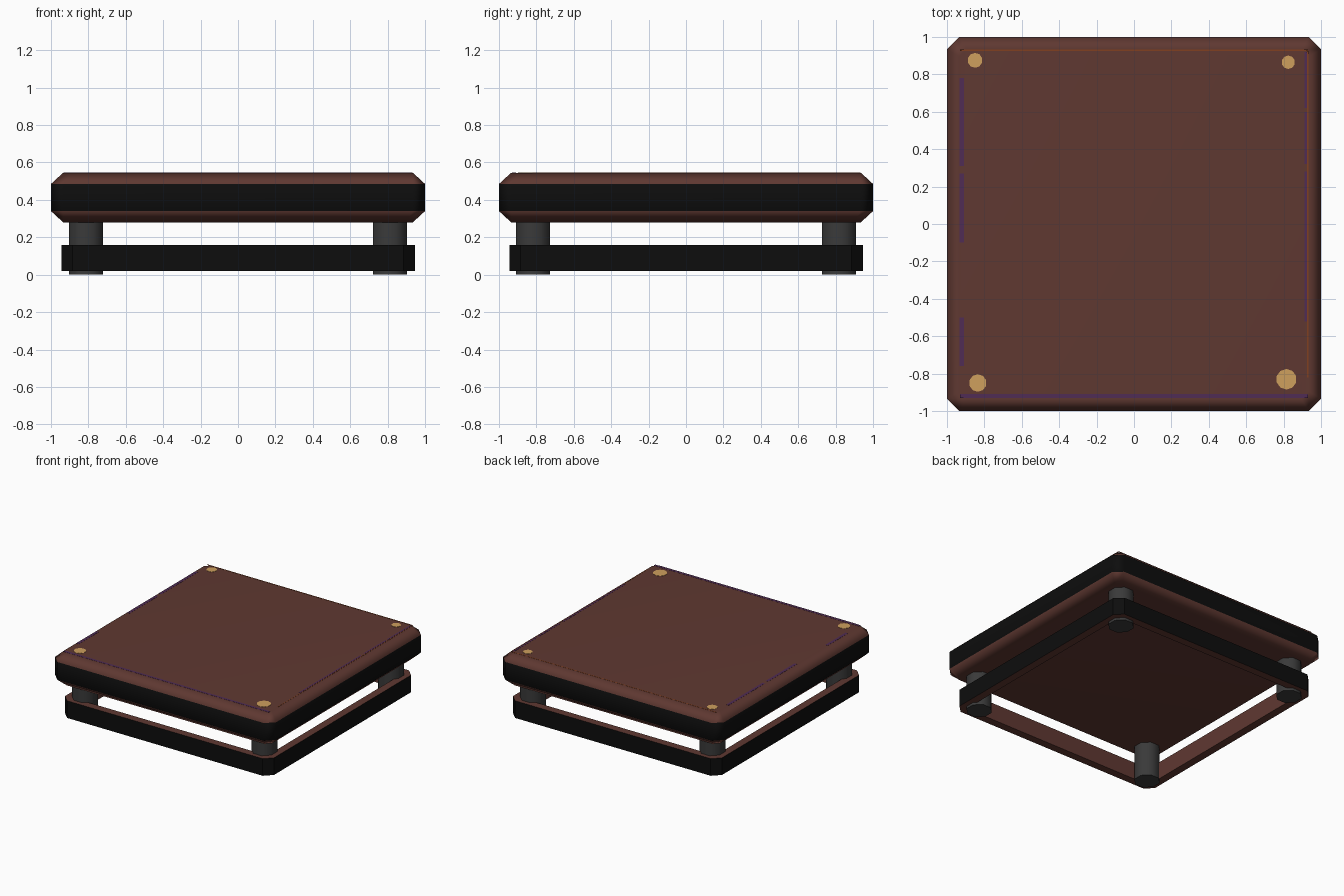
import bpy, bmesh, math

cube = bpy.data.objects.get("Cube")
if cube:
    bpy.data.objects.remove(cube, do_unlink=True)


def material(name, rgb):
    m = bpy.data.materials.new(name)
    m.use_nodes = True
    m.diffuse_color = (*rgb, 1)
    m.node_tree.nodes["Principled BSDF"].inputs["Base Color"].default_value = (*rgb, 1)
    return m


brown = material("dark brown", (0.115, 0.04, 0.031))
black = material("black", (0.004, 0.004, 0.004))
grey = material("dark grey", (0.042, 0.042, 0.042))
gold = material("gold", (0.62, 0.35, 0.11))
purple = material("purple", (0.08, 0.025, 0.09))
orange = material("rust orange", (0.22, 0.05, 0.014))


def octagon(half, cut, z):
    """Square outline with clipped corners."""
    k = half - cut
    return [(half, -k, z), (half, k, z), (k, half, z), (-k, half, z),
            (-half, k, z), (-half, -k, z), (-k, -half, z), (k, -half, z)]


def loft(name, loops, mats, closed=False, rule=None):
    """Skin a list of loops; closed joins last to first, otherwise caps the ends."""
    bm = bmesh.new()
    rings = [[bm.verts.new(p) for p in loop] for loop in loops]
    pairs = list(zip(rings, rings[1:]))
    if closed:
        pairs.append((rings[-1], rings[0]))
    else:
        bm.faces.new(rings[0][::-1])
        bm.faces.new(rings[-1])
    for a, b in pairs:
        for i in range(len(a)):
            j = (i + 1) % len(a)
            bm.faces.new((a[i], a[j], b[j], b[i]))
    bmesh.ops.recalc_face_normals(bm, faces=bm.faces)
    if rule:
        for f in bm.faces:
            f.material_index = rule(f)
    me = bpy.data.meshes.new(name)
    bm.to_mesh(me)
    bm.free()
    for m in mats:
        me.materials.append(m)
    ob = bpy.data.objects.new(name, me)
    bpy.context.collection.objects.link(ob)
    return ob


def smooth(ob, degrees):
    bpy.ops.object.select_all(action='DESELECT')
    ob.select_set(True)
    bpy.context.view_layer.objects.active = ob
    bpy.ops.object.shade_smooth_by_angle(angle=math.radians(degrees))


def outer_wall(f):
    """Outward vertical faces are black, all others brown."""
    c = f.calc_center_median()
    return int(abs(f.normal.z) < 0.1 and f.normal.dot(c) > 0)


# Upper slab with bevelled rims and clipped corners
slab = loft("upper_slab",
            [octagon(0.935, 0.04, 0.28), octagon(1, 0.065, 0.34),
             octagon(1, 0.065, 0.485), octagon(0.935, 0.04, 0.545)],
            [brown, black], rule=outer_wall)
smooth(slab, 50)
slab.modifiers.new("even_shading", 'WEIGHTED_NORMAL').keep_sharp = True

# Open lower frame
T = 0.065
loft("lower_frame",
     [octagon(0.945, 0.06, 0.02), octagon(0.945, 0.06, 0.16),
      octagon(0.945 - T, 0.035, 0.16), octagon(0.945 - T, 0.035, 0.02)],
     [brown, black], closed=True, rule=outer_wall)


def disc(cx, cy, r, z, n):
    return [(cx + r * math.cos(math.tau * (i + 0.5) / n),
             cy + r * math.sin(math.tau * (i + 0.5) / n), z) for i in range(n)]


# Corner legs and the studs showing on the top
corners = [("front_right", -0.835, -0.85, 0.047), ("front_left", 0.815, -0.83, 0.055),
           ("back_right", -0.85, 0.875, 0.04), ("back_left", 0.825, 0.865, 0.036)]
for side, x, y, r in corners:
    lx = math.copysign(0.812, x)
    ly = math.copysign(0.818, y)
    leg = loft(side + "_leg", [disc(lx, ly, 0.098, z, 8) for z in (0, 0.3)], [grey])
    smooth(leg, 50)
    loft(side + "_stud", [disc(x, y, r, z, 10) for z in (0.543, 0.547)], [gold])


# Fine painted lines around the top
def line(name, x0, x1, y0, y1, mat):
    loft(name, [[(x0, y0, z), (x1, y0, z), (x1, y1, z), (x0, y1, z)]
                for z in (0.544, 0.546)], [mat])


line("back_line", -0.93, 0.93, 0.926, 0.934, orange)
line("left_line", 0.926, 0.932, -0.82, 0.926, orange)
line("front_line", -0.93, 0.93, -0.93, -0.91, purple)
for i, (a, b) in enumerate([(-0.52, 0.28), (0.32, 0.6), (0.62, 0.92)]):
    line(f"left_mark_{i}", 0.912, 0.925, a, b, purple)
for i, (a, b) in enumerate([(-0.76, -0.5), (-0.1, 0.27), (0.31, 0.78)]):
    line(f"right_mark_{i}", -0.932, -0.91, a, b, purple)
